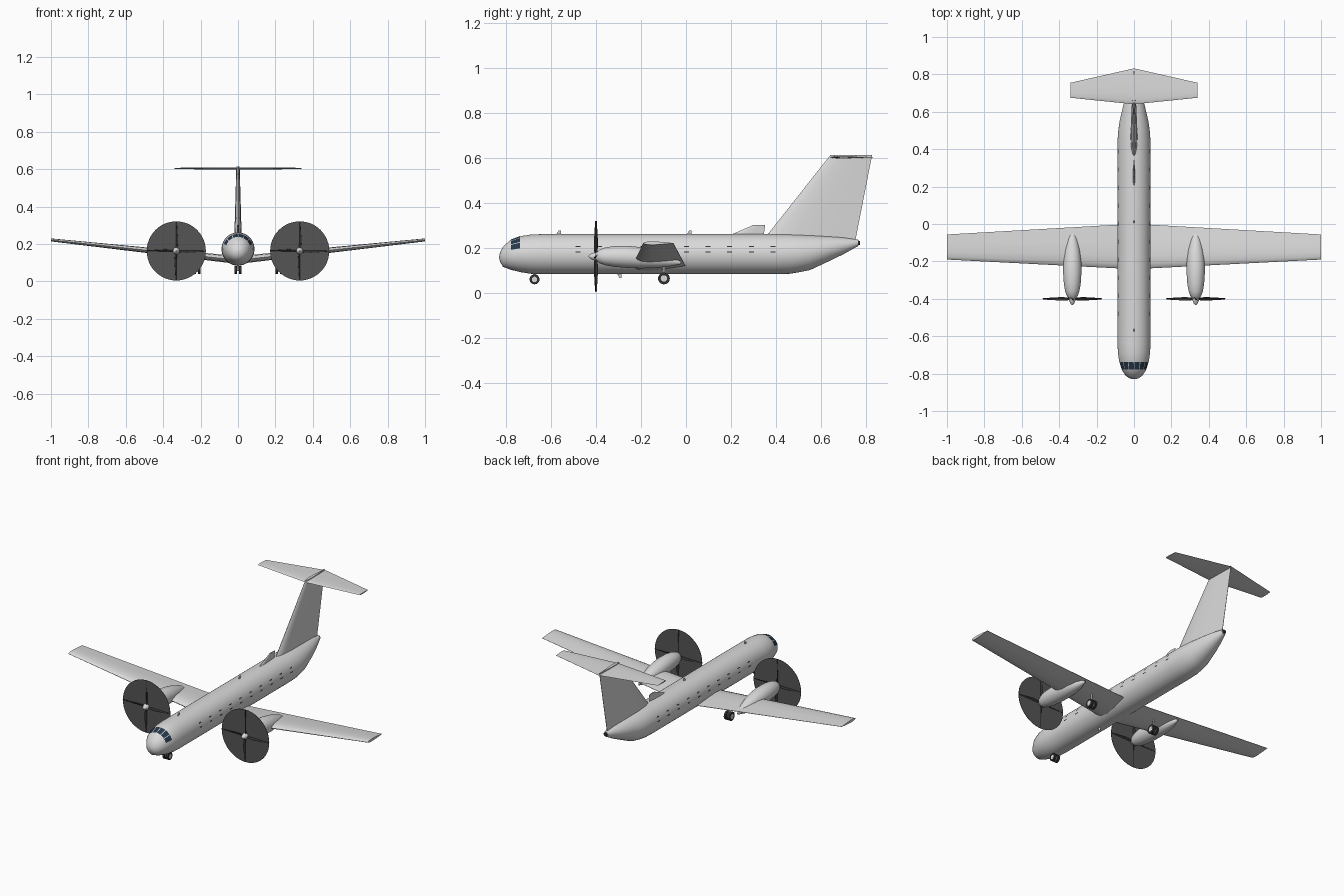
import bpy, bmesh, math
from mathutils import Matrix, Vector

cube = bpy.data.objects.get("Cube")
if cube:
    bpy.data.objects.remove(cube, do_unlink=True)


def material(name, r, g, b):
    m = bpy.data.materials.new(name)
    m.use_nodes = True
    m.diffuse_color = (r, g, b, 1)
    m.node_tree.nodes["Principled BSDF"].inputs["Base Color"].default_value = (r, g, b, 1)
    return m


GREY = material("light grey paint", 0.7, 0.7, 0.7)
DISC = material("dark grey blur", 0.09, 0.09, 0.09)
DARK = material("near black", 0.03, 0.03, 0.03)
GLASS = material("navy glass", 0.02, 0.04, 0.07)


def finish(name, bm, mat, angle=35):
    bmesh.ops.recalc_face_normals(bm, faces=bm.faces)
    mesh = bpy.data.meshes.new(name)
    bm.to_mesh(mesh)
    bm.free()
    obj = bpy.data.objects.new(name, mesh)
    bpy.context.collection.objects.link(obj)
    mesh.materials.append(mat)
    bpy.ops.object.select_all(action='DESELECT')
    obj.select_set(True)
    bpy.context.view_layer.objects.active = obj
    bpy.ops.object.shade_smooth_by_angle(angle=math.radians(angle))
    return obj


def loft(name, rings, mat, matrix=Matrix(), angle=35, closed=True):
    """Skin a list of point rings; closed rings get end caps."""
    bm = bmesh.new()
    loops = [[bm.verts.new(matrix @ Vector(p)) for p in ring] for ring in rings]
    n = len(loops[0])
    for a, b in zip(loops, loops[1:]):
        for i in range(n if closed else n - 1):
            j = (i + 1) % n
            bm.faces.new((a[i], a[j], b[j], b[i]))
    if closed:
        bm.faces.new(loops[0])
        bm.faces.new(loops[-1])
    return finish(name, bm, mat, angle)


def body_point(stations, y, ang, off=0.0):
    """Point on a tube whose stations are (y, centre z, half width, half height)."""
    k = 0
    while k < len(stations) - 2 and y > stations[k + 1][0]:
        k += 1
    a, b = stations[k], stations[k + 1]
    t = (y - a[0]) / (b[0] - a[0])
    zc, rx, rz = (a[i] + (b[i] - a[i]) * t for i in (1, 2, 3))
    return ((rx + off) * math.cos(ang), y, zc + (rz + off) * math.sin(ang))


def tube(name, stations, mat, x=0, sides=40):
    rings = [[body_point(stations, s[0], math.tau * i / sides) for i in range(sides)]
             for s in stations]
    return loft(name, rings, mat, Matrix.Translation((x, 0, 0)), angle=45)


# half-thickness of the airfoil along the chord
FOIL = [(0, 0), (0.03, 0.4), (0.12, 0.8), (0.3, 1), (0.6, 0.7), (1, 0.06)]


def foil(name, stations, mat, upright=False, matrix=Matrix()):
    """Stations are (span, lead y, trail y, height, thickness)."""
    outline = FOIL + [(c, -h) for c, h in reversed(FOIL[1:])]
    rings = []
    for span, lead, trail, height, thick in stations:
        ring = []
        for c, h in outline:
            y, d = lead + (trail - lead) * c, height + h * thick / 2
            ring.append((d, y, span) if upright else (span, y, d))
        rings.append(ring)
    return loft(name, rings, mat, matrix)


def cylinder(name, loc, axis, r1, r2, depth, mat, sides=32):
    bm = bmesh.new()
    rot = Vector((0, 0, 1)).rotation_difference(Vector(axis)).to_matrix().to_4x4()
    bmesh.ops.create_cone(bm, cap_ends=True, segments=sides, radius1=r1, radius2=r2,
                          depth=depth, matrix=Matrix.Translation(loc) @ rot)
    return finish(name, bm, mat)


# Fuselage
HULL = [(-0.83, 0.16, 0.004, 0.004), (-0.826, 0.16, 0.022, 0.022),
        (-0.813, 0.162, 0.043, 0.045), (-0.78, 0.17, 0.065, 0.066),
        (-0.735, 0.173, 0.079, 0.08), (-0.69, 0.173, 0.086, 0.087),
        (-0.64, 0.173, 0.088, 0.089), (0.4, 0.173, 0.088, 0.089),
        (0.46, 0.174, 0.087, 0.088), (0.5, 0.176, 0.084, 0.084),
        (0.55, 0.18, 0.077, 0.078), (0.64, 0.198, 0.056, 0.054),
        (0.7, 0.21, 0.038, 0.037), (0.765, 0.223, 0.014, 0.014)]
tube("fuselage", HULL, GREY)
cylinder("tail_light", (0, 0.767, 0.223), (0, 1, 0), 0.013, 0.008, 0.012, DARK)


def hull_plate(name, y0, y1, a0, a1, mat):
    """Thin curved plate lying on the fuselage."""
    rings = [[body_point(HULL, y0 + (y1 - y0) * i / 4,
                         math.radians(a0 + (a1 - a0) * j / 6), 0.0012)
              for j in range(7)] for i in range(5)]
    loft(name, rings, mat, closed=False)


# Cockpit glazing, six panes with slim frames
for i in range(6):
    start = 19 + 24 * i
    hull_plate("cockpit_window", -0.778, -0.737, start, start + 21, GLASS)

# Cabin windows, upper and lower edges on both sides
for i in range(10):
    y = -0.48 + 0.0963 * i
    for a in (4, 20):
        for base in (a, 176 - a):
            hull_plate("cabin_window_edge", y - 0.011, y + 0.011, base, base + 4, DARK)

# Wing with dihedral
wing = [(0, -0.245, 0.0, 0.115, 0.042), (0.09, -0.237, -0.004, 0.124, 0.04),
        (1, -0.19, -0.056, 0.222, 0.016)]
foil("wing", [(-s[0],) + s[1:] for s in reversed(wing[1:])] + wing, GREY)

# T-tail
foil("fin", [(0.22, 0.33, 0.75, 0, 0.04), (0.262, 0.364, 0.758, 0, 0.038),
             (0.614, 0.642, 0.827, 0, 0.018)], GREY, upright=True)
foil("tailplane", [(-0.34, 0.675, 0.755, 0.604, 0.007), (0, 0.64, 0.832, 0.604, 0.012),
                   (0.34, 0.675, 0.755, 0.604, 0.007)], GREY)

# Dorsal blade and aerials
foil("dorsal_blade", [(0.255, 0.19, 0.345, 0, 0.012), (0.303, 0.3, 0.352, 0, 0.008)],
     GREY, upright=True)
for y, z0, z1 in ((-0.57, 0.258, 0.279), (0.01, 0.258, 0.279), (-0.3, 0.09, 0.068)):
    foil("aerial", [(z0, y - 0.008, y + 0.014, 0, 0.006),
                    (z1, y + 0.004, y + 0.014, 0, 0.004)], GREY, upright=True)

# Engines and propellers
POD = [(-0.395, 0.163, 0.02, 0.02), (-0.385, 0.163, 0.029, 0.03),
       (-0.36, 0.163, 0.038, 0.039), (-0.32, 0.163, 0.045, 0.046),
       (-0.26, 0.161, 0.049, 0.049), (-0.2, 0.157, 0.048, 0.047),
       (-0.14, 0.151, 0.041, 0.039), (-0.08, 0.143, 0.027, 0.026),
       (-0.022, 0.135, 0.004, 0.006)]
SPINNER = [(-0.434, 0.163, 0.002, 0.002), (-0.425, 0.163, 0.01, 0.01),
           (-0.41, 0.163, 0.017, 0.017), (-0.39, 0.163, 0.02, 0.02)]
for side in (-1, 1):
    x = side * 0.33
    tube("engine_pod", POD, GREY, x, 32)
    tube("spinner", SPINNER, GREY, x, 24)
    cylinder("propeller_disc", (x, -0.4, 0.163), (0, 1, 0), 0.158, 0.158, 0.002, DISC, 48)
    for k in range(4):
        place = (Matrix.Translation((x, -0.4, 0.163))
                 @ Matrix.Rotation(k * math.pi / 2, 4, 'Y')
                 @ Matrix.Rotation(math.radians(45), 4, 'Z'))
        foil("propeller_blade", [(0.01, -0.009, 0.009, 0, 0.008),
                                 (0.06, -0.013, 0.013, 0, 0.006),
                                 (0.157, -0.005, 0.005, 0, 0.003)], DARK, True, place)


# Landing gear with twin wheels
def gear(name, x, y, z, radius, spread, top):
    for s in (-1, 1):
        wx = x + s * spread
        cylinder(name + "_tyre", (wx, y, z), (1, 0, 0), radius, radius, 0.013, DARK)
        cylinder(name + "_hub", (wx, y, z), (1, 0, 0), radius * 0.55, radius * 0.55, 0.015, GREY)
    cylinder(name + "_axle", (x, y, z), (1, 0, 0), 0.004, 0.004, spread * 2, GREY, 12)
    cylinder(name + "_strut", (x, y, (z + top) / 2), (0, 0, 1), 0.005, 0.005, top - z, GREY, 12)


gear("nose_gear", 0, -0.673, 0.061, 0.022, 0.012, 0.1)
for side in (-1, 1):
    gear("main_gear", side * 0.22, -0.098, 0.065, 0.026, 0.012, 0.135)
